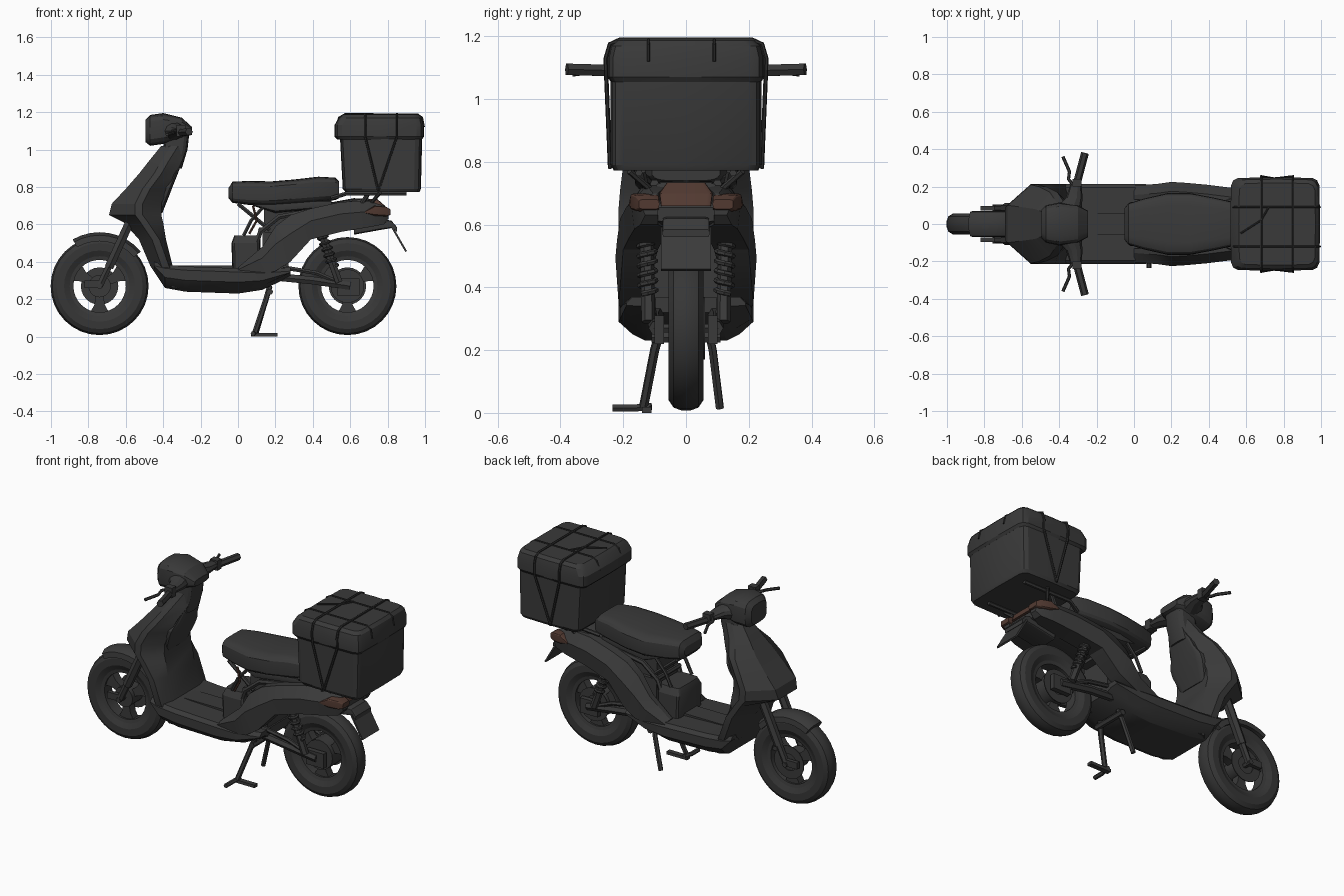
import bpy
import bmesh
from math import cos, sin, pi, radians, copysign
from mathutils import Vector, Matrix

if "Cube" in bpy.data.objects:
    bpy.data.objects.remove(bpy.data.objects["Cube"])


def material(name, red, green, blue):
    mat = bpy.data.materials.new(name)
    mat.use_nodes = True
    mat.diffuse_color = (red, green, blue, 1)
    mat.node_tree.nodes["Principled BSDF"].inputs["Base Color"].default_value = mat.diffuse_color
    return mat


charcoal = material("charcoal", .042, .042, .042)
rubber = material("dark rubber", .037, .037, .037)
black = material("strap black", .026, .026, .026)
lamp_red = material("dull red brown", .085, .042, .031)
parts = []
SIDES = (("front_side", -1), ("back_side", 1))


def finish(name, mesh, mat):
    mesh.materials.clear()
    mesh.materials.append(mat)
    obj = bpy.data.objects.new(name, mesh)
    bpy.context.collection.objects.link(obj)
    parts.append(obj)


def loft(name, rings, mat=charcoal, closed=False):
    """Skin a series of equal rings, capping the ends unless closed."""
    bm = bmesh.new()
    rows = [[bm.verts.new(p) for p in ring] for ring in rings]
    count = len(rows[0])
    pairs = list(zip(rows, rows[1:]))
    if closed:
        pairs.append((rows[-1], rows[0]))
    else:
        bm.faces.new(rows[0])
        bm.faces.new(rows[-1])
    for a, b in pairs:
        for i in range(count):
            j = (i + 1) % count
            bm.faces.new((a[i], a[j], b[j], b[i]))
    bmesh.ops.recalc_face_normals(bm, faces=bm.faces)
    mesh = bpy.data.meshes.new(name)
    bm.to_mesh(mesh)
    bm.free()
    finish(name, mesh, mat)


def ring(axis, at, u0, u1, v0, v1, power=4, count=16):
    """Rounded rectangle across the x or z axis."""
    points = []
    for i in range(count):
        a = 2 * pi * i / count
        u, v = (copysign(abs(t) ** (2 / power), t) for t in (cos(a), sin(a)))
        u = (u0 + u1) / 2 + u * (u1 - u0) / 2
        v = (v0 + v1) / 2 + v * (v1 - v0) / 2
        points.append((at, u, v) if axis == "x" else (u, v, at))
    return points


def box(name, low, high, mat=charcoal, tilt=0):
    low, high = Vector(low), Vector(high)
    bm = bmesh.new()
    bmesh.ops.create_cube(bm, size=1)
    turn = Matrix.Rotation(tilt, 4, "Y") @ Matrix.Diagonal((*(high - low), 1))
    bmesh.ops.transform(bm, matrix=Matrix.Translation((low + high) / 2) @ turn, verts=bm.verts)
    mesh = bpy.data.meshes.new(name)
    bm.to_mesh(mesh)
    bm.free()
    finish(name, mesh, mat)


def tube(name, points, radius, mat=charcoal):
    data = bpy.data.curves.new(name, "CURVE")
    data.dimensions = "3D"
    data.bevel_depth, data.bevel_resolution, data.use_fill_caps = radius, 1, True
    spline = data.splines.new("POLY")
    spline.points.add(len(points) - 1)
    for target, p in zip(spline.points, points):
        target.co = (*p, 1)
    helper = bpy.data.objects.new(name + "_path", data)
    bpy.context.collection.objects.link(helper)
    bpy.context.view_layer.update()
    graph = bpy.context.evaluated_depsgraph_get()
    mesh = bpy.data.meshes.new_from_object(helper.evaluated_get(graph))
    bpy.data.objects.remove(helper)
    finish(name, mesh, mat)


def tube_pair(name, points, radius, mat=charcoal):
    for side, s in SIDES:
        tube(f"{name}_{side}", [(x, s * y, z) for x, y, z in points], radius, mat)


def lathe(name, centre, profile, mat, count=32):
    """Spin (y, radius) points about a wheel axle."""
    cx, cz = centre
    angles = [2 * pi * i / count for i in range(count)]
    loft(name, [[(cx + r * cos(a), y, cz + r * sin(a)) for y, r in profile] for a in angles], mat, True)


# Wheels: tyre, rim, hub, disc and three broad spokes
for label, centre, hub in (("front", (-.74, .27), .06), ("rear", (.585, .27), .09)):
    half = [(.04, .16), (.055, .19), (.055, .23), (.04, .253), (.015, .262)]
    lathe(label + "_tyre", centre, half + [(-y, r) for y, r in reversed(half)], rubber)
    lathe(label + "_rim", centre, [(-.042, .17), (-.036, .14), (.036, .14), (.042, .17)], charcoal)
    lathe(label + "_hub", centre, [(-.05, .01), (-.05, hub), (.05, hub), (.05, .01)], charcoal, 20)
    lathe(label + "_disc", centre, [(.055, .05), (.055, .1), (.06, .1), (.06, .05)], charcoal, 24)
    for k in range(3):
        a = radians(30 + 120 * k)
        out, across = Vector((cos(a), 0, sin(a))), Vector((-sin(a), 0, cos(a)))
        middle = Vector((centre[0], 0, centre[1]))
        loft(f"{label}_spoke_{k}", [[middle + out * r + across * w * u + Vector((0, .025 * v, 0))
             for u, v in ((-1, -1), (1, -1), (1, 1), (-1, 1))] for r, w in ((.05, .02), (.1, .028), (.15, .055))])
    tube(label + "_axle", [(centre[0], y, centre[1]) for y in (-.105, .105)], .016)

# Front mudguard and fork
section = [(.24, -.07), (.272, -.065), (.288, -.03), (.288, .03), (.272, .065), (.24, .07)]
loft("front_mudguard", [[(-.74 + r * cos(a), y, .27 + r * sin(a)) for r, y in section]
                        for a in (radians(d) for d in range(40, 122, 10))])
tube_pair("fork_leg", [(-.5, .085, .78), (-.74, .085, .27)], .02)
tube_pair("fork_sleeve", [(-.58, .085, .61), (-.69, .085, .37)], .027)
for side, s in SIDES:
    box("fork_foot_" + side, (-.82, s * .085 - .012, .26), (-.73, s * .085 + .012, .3))

# Leg shield: height, nose x, edge x, inner x, half width, nose half width
shield = [(1.02, -.41, -.36, -.27, .07, .04), (.94, -.475, -.41, -.3, .11, .06),
          (.87, -.53, -.45, -.34, .17, .08), (.79, -.6, -.51, -.375, .2, .09),
          (.71, -.675, -.55, -.41, .21, .1), (.65, -.69, -.55, -.41, .215, .09),
          (.61, -.61, -.52, -.4, .215, .08), (.52, -.53, -.46, -.385, .215, .09),
          (.38, -.47, -.41, -.35, .215, .12), (.26, -.39, -.35, -.3, .17, .13)]
rings = []
for z, nose, edge, inner, w, n in shield:
    half = [(nose, n), (edge, w), (edge + .04, w), (inner, w * .6)]
    rings.append([(x, y, z) for x, y in half] + [(x, -y, z) for x, y in reversed(half)])
loft("leg_shield", rings)
loft("knee_panel", [ring("z", z, x - .08, x, -w, w, 5) for z, x, w in
                    ((.66, -.405, .1), (.76, -.365, .13), (.8, -.35, .13), (.85, -.33, .1), (.98, -.28, .06))])

# Steering neck, headlamp cowl and handlebar
loft("steering_neck", [ring("z", z, x - .13, x, -.07, .07) for z, x in ((.9, -.3), (1, -.27), (1.09, -.26))])
loft("headlamp_cowl", [ring("x", x, -w, w, a, b, 3.5) for x, w, a, b in
                       ((-.495, .075, 1.04, 1.16), (-.47, .1, 1.02, 1.185), (-.4, .115, 1.03, 1.195),
                        (-.3, .1, 1.06, 1.17), (-.245, .07, 1.08, 1.12))])
for side, s in SIDES:
    loft("bar_cover_" + side, [[(x + r * cos(a), s * y, 1.1 + r * .7 * sin(a)) for a in
         (pi * k / 5 for k in range(10))] for x, y, r in ((-.35, .08, .07), (-.32, .14, .045), (-.31, .21, .03))])
    box("switch_block_" + side, (-.33, s * .22 - .02, 1.07), (-.28, s * .22 + .02, 1.13))
tube_pair("grip", [(-.31, .2, 1.09), (-.262, .38, 1.095)], .021, rubber)
tube_pair("brake_lever", [(-.32, .2, 1.1), (-.35, .24, 1.1), (-.345, .28, 1.09), (-.38, .36, 1.08)], .009)

# Footboard hull: x, top, bottom, floor half width, keel half width
rings = []
for x, top, low, w, keel in ((-.45, .4, .36, .21, .14), (-.39, .385, .26, .215, .14), (-.28, .375, .24, .215, .14),
                             (0, .365, .23, .215, .13), (.13, .36, .25, .21, .12), (.28, .37, .32, .19, .1)):
    half = [(w - .02, top), (w, top - .02), (w, top * .45 + low * .55), (keel + .04, low + .02), (keel, low)]
    rings.append([(x, y, z) for y, z in half] + [(x, -y, z) for y, z in reversed(half)])
loft("footboard", rings)
box("floor_tunnel", (-.37, -.06, .36), (0, .06, .38))
loft("battery_case", [ring("z", z, a, .12, -w, w, 8) for z, a, w in
                      ((.34, -.03, .12), (.5, -.035, .12), (.54, -.02, .1))])

# Boomerang side panels: x, bottom, top, outer y, inner y
panel = [(.0, .34, .37, .205, .13), (.13, .33, .48, .215, .13), (.2, .35, .59, .225, .13),
         (.28, .4, .65, .22, .12), (.39, .52, .685, .21, .09), (.55, .56, .72, .19, .07),
         (.7, .585, .725, .175, .06), (.78, .6, .7, .155, .09), (.805, .63, .67, .14, .09)]
for side, s in SIDES:
    loft("side_panel_" + side, [[(x, s * y, z) for y, z in
         ((i, b), (i, t), (o - .05, t), (o, b + (t - b) * .6), (o - .01, b))] for x, b, t, o, i in panel])
    loft("tail_lamp_" + side, [ring("x", x, s * .085, s * y, a, b, 6) for x, y, a, b in
         ((.68, .182, .66, .67), (.73, .178, .645, .7), (.79, .163, .642, .695), (.815, .15, .65, .68))], lamp_red)
loft("tail_core", [ring("x", x, -.1, .1, a, b, 8) for x, a, b in
                   ((.3, .57, .66), (.4, .56, .7), (.62, .57, .74), (.7, .59, .735), (.79, .61, .655))])
loft("centre_lamp", [ring("z", z, x - .05, x, -w, w, 9) for z, x, w in
                     ((.66, .8, .08), (.7, .785, .085), (.735, .745, .06))], lamp_red)
loft("rear_mudguard", [ring("x", x, -.075, .075, a, b, 8) for x, a, b in
                       ((.62, .545, .6), (.76, .57, .63), (.82, .58, .62), (.85, .56, .585))])
box("number_plate", (.855, -.08, .445), (.865, .08, .6), charcoal, -radians(30))

# Seat on its open frame
loft("seat", [ring("x", x, -w, w, a, b, 4.5, 20) for x, w, a, b in
              ((-.05, .085, .74, .795), (-.03, .11, .715, .828), (.05, .135, .705, .832), (.18, .165, .7, .83),
               (.3, .165, .71, .84), (.43, .14, .72, .855), (.52, .12, .73, .85), (.54, .11, .74, .83))])
loft("seat_base", [ring("x", x, -w, w, a, .73, 5) for x, w, a in ((.08, .1, .7), (.2, .13, .66), (.5, .1, .69))])
tube_pair("frame_rail", [(.06, .1, .4), (.12, .1, .56), (.22, .1, .64), (.7, .1, .73)], .015)
tube_pair("frame_brace", [(.0, .09, .71), (.17, .09, .57)], .012)
tube_pair("seat_post", [(.03, .1, .54), (.07, .1, .62), (.15, .1, .71)], .01)
tube("frame_cable", [(.06, -.12, .55), (.1, -.125, .62), (.08, -.12, .7)], .007, lamp_red)
tube("frame_cross_bar", [(.12, -.11, .57), (.12, .11, .57)], .014)
box("controller", (.13, -.1, .33), (.27, .1, .56))
box("underseat_tray", (.14, -.08, .55), (.32, .08, .68))

# Rear suspension
tube_pair("swing_arm", [(.2, .09, .32), (.4, .1, .3), (.6, .095, .27)], .024)
tube_pair("arm_brace", [(.24, .11, .37), (.42, .11, .34), (.56, .1, .28)], .013)
for side, s in SIDES:
    box("axle_plate_" + side, (.53, s * .085 - .015, .22), (.65, s * .085 + .015, .31))
top, bottom = Vector((.44, .125, .57)), Vector((.54, .12, .29))
tube_pair("shock_rod", [top, bottom], .022)
coil = [top.lerp(bottom, k / 72) + Vector((cos(k * pi / 4), sin(k * pi / 4), 0)) * .026 for k in range(50)]
tube_pair("shock_spring", coil, .009)

# Stands
tube("stand_leg_front_side", [(.17, -.08, .27), (.15, -.1, .2), (.09, -.135, .02)], .015)
tube("stand_leg_back_side", [(.17, .07, .27), (.15, .085, .2), (.095, .108, .015)], .014)
tube("stand_pivot", [(.17, -.11, .24), (.17, .11, .24)], .018)
tube("stand_foot", [(.09, -.11, .02), (.08, -.17, .015), (.08, -.235, .015)], .013)
box("stand_shoe", (.07, -.14, 0), (.21, -.11, .018))

# Cargo box with rack and straps
tube_pair("rack_rail", [(.5, .12, .74), (.58, .15, .765), (.9, .15, .765)], .012)
tube_pair("rack_stay", [(.64, .12, .68), (.7, .14, .77)], .012)
tube_pair("rack_rear_stay", [(.7, .1, .7), (.76, .18, .77)], .01)
loft("cargo_box", [ring("z", z, a, b, -w, w, 10) for z, a, b, w in
                   ((.772, .575, .97, .23), (.79, .56, .978, .24), (1.07, .545, .985, .24))])
loft("cargo_lid", [ring("z", z, a, b, -w, w, 10) for z, a, b, w in
                   ((1.055, .53, .985, .24), (1.07, .515, .995, .25), (1.13, .515, .995, .25),
                    (1.17, .54, .985, .24), (1.187, .56, .97, .22))])
for k, x in enumerate((.68, .85)):
    half = [(.75, .242, .78), (x, .254, 1.07), (x, .256, 1.13), (x, .243, 1.175), (x, .21, 1.19)]
    tube(f"cross_strap_{k}", half + [(a, -b, c) for a, b, c in reversed(half)], .007, black)
for k, y in enumerate((-.12, .09)):
    tube(f"long_strap_{k}", [(.52, y, 1.12), (.54, y, 1.172), (.57, y, 1.189), (.96, y, 1.189),
                             (.985, y, 1.172), (.995, y, 1.12)], .005, black)
tube("loose_strap", [(.57, -.05, 1.19), (.68, .02, 1.192), (.72, .09, 1.192)], .005, black)

bpy.ops.object.select_all(action="DESELECT")
for obj in parts:
    obj.select_set(True)
bpy.context.view_layer.objects.active = parts[0]
bpy.ops.object.shade_smooth_by_angle(angle=radians(25))
